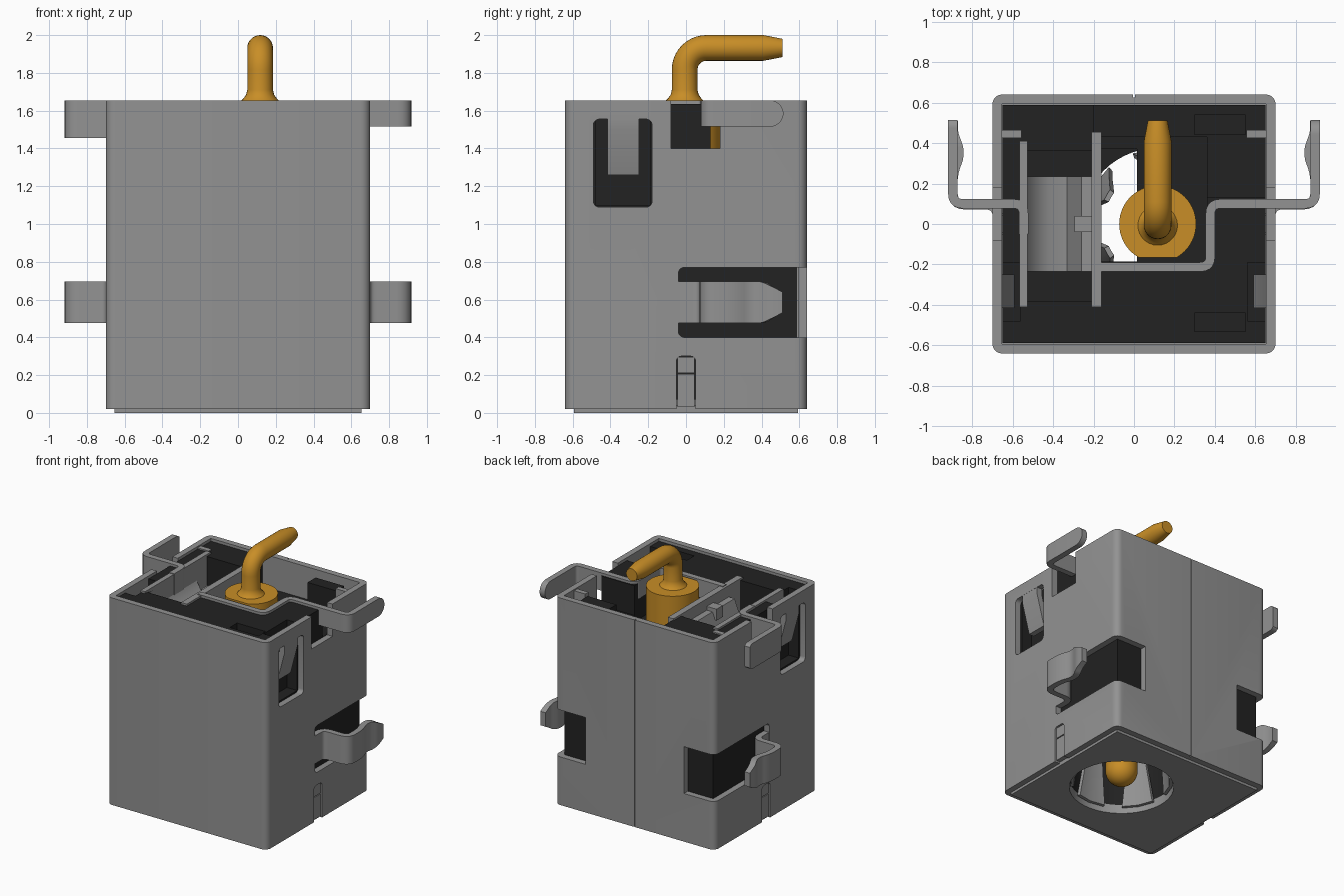
import bpy, bmesh, math
from mathutils import Vector

cube = bpy.data.objects.get("Cube")
if cube:
    bpy.data.objects.remove(cube)


def material(name, rgb):
    m = bpy.data.materials.new(name)
    m.use_nodes = True
    m.diffuse_color = (*rgb, 1)
    m.node_tree.nodes["Principled BSDF"].inputs["Base Color"].default_value = (*rgb, 1)
    return m


GREY = material("metal grey", (0.29, 0.29, 0.29))
BLACK = material("plastic black", (0.016, 0.016, 0.016))
GOLD = material("contact gold", (0.58, 0.27, 0.02))


def finish(name, bm, mat):
    bmesh.ops.recalc_face_normals(bm, faces=bm.faces)
    me = bpy.data.meshes.new(name)
    bm.to_mesh(me)
    bm.free()
    ob = bpy.data.objects.new(name, me)
    bpy.context.collection.objects.link(ob)
    me.materials.append(mat)
    return ob


def box(name, x, y, z, mat=GREY, axis=None, r=0.0):
    """Box from ranges; edges parallel to the given axis are rounded by r."""
    bm = bmesh.new()
    bmesh.ops.create_cube(bm, size=1)
    for v in bm.verts:
        v.co = [lo + (c + 0.5) * (hi - lo) for c, (lo, hi) in zip(v.co, (x, y, z))]
    if r:
        edges = [e for e in bm.edges
                 if abs((e.verts[0].co - e.verts[1].co).normalized()[axis]) > 0.9]
        bmesh.ops.bevel(bm, geom=edges, offset=r, segments=5, profile=0.5, affect='EDGES')
    return finish(name, bm, mat)


def loft(name, rings, mat, closed=False):
    """Join equal rings of points into a capped solid."""
    bm = bmesh.new()
    vs = [[bm.verts.new(p) for p in ring] for ring in rings]
    n = len(vs[0])
    for a, b in zip(vs, vs[1:]):
        for i in range(n):
            bm.faces.new((a[i], a[(i + 1) % n], b[(i + 1) % n], b[i]))
    bm.faces.new(vs[0])
    bm.faces.new(vs[-1])
    return finish(name, bm, mat)


def lathe(name, profile, cx, mat, n=40):
    return loft(name, [[(cx + r * math.cos(2 * math.pi * i / n), r * math.sin(2 * math.pi * i / n), z)
                        for i in range(n)] for r, z in profile], mat)


def rounded(pts, r):
    """Replace the corners of a path by short arcs."""
    pts = [Vector(p) for p in pts]
    out = [pts[0]]
    for a, b, c in zip(pts, pts[1:], pts[2:]):
        d = min(r, (a - b).length * 0.48, (c - b).length * 0.48)
        p, q = b + (a - b).normalized() * d, b + (c - b).normalized() * d
        for i in range(6):
            t = i / 5
            out.append(p * (1 - t) ** 2 + b * 2 * t * (1 - t) + q * t * t)
    return out + [pts[-1]]


def strip(name, path, z0, z1, r=0.05, thick=0.046, tip=None):
    """Bent sheet-metal strip standing on edge; tip(y) scales its height."""
    pts = rounded(path, r)
    mid = (z0 + z1) / 2
    rings = []
    for i, p in enumerate(pts):
        d0 = (p - pts[max(i - 1, 0)]).normalized()
        d1 = (pts[min(i + 1, len(pts) - 1)] - p).normalized()
        t = (d0 + d1).normalized()
        n = Vector((-t.y, t.x)) * thick / 2 / max((d0 if d0.length else d1).dot(t), 0.5)
        h = (z1 - z0) / 2 * (tip(p.y) if tip else 1)
        a, b = p + n, p - n
        rings.append([(a.x, a.y, mid - h), (b.x, b.y, mid - h), (b.x, b.y, mid + h), (a.x, a.y, mid + h)])
    return loft(name, rings, GREY)


def cut(ob, cutters):
    for c in cutters:
        m = ob.modifiers.new("cut", 'BOOLEAN')
        m.operation, m.solver, m.object = 'DIFFERENCE', 'EXACT', c
        bpy.context.view_layer.objects.active = ob
        bpy.ops.object.modifier_apply(modifier=m.name)
        bpy.data.objects.remove(c)


PX = 0.117   # pin and socket centre


def bore(z0, z1):
    return lathe("cutter", [(0.375, z0), (0.375, z1)], PX, BLACK, 56)


# Metal shell: open top, side windows, wrapped corner openings, back seam
shell = box("shell", (-0.7, 0.7), (-0.64, 0.64), (0.02, 1.655), GREY, 2, 0.05)
cutters = [box("cutter", (-0.652, 0.652), (-0.592, 0.592), (0.07, 1.8)), bore(-0.1, 0.2),
           box("cutter", (-0.004, 0.004), (0.625, 0.7), (-0.1, 1.8))]
for s in (1, -1):
    def sx(a, b):
        return tuple(sorted((a * s, b * s)))
    cutters += [box("cutter", sx(0.6, 0.8), (-0.49, -0.18), (1.09, 1.555), GREY, 0, 0.03),
                box("cutter", sx(0.6, 0.8), (-0.08, 0.18), (1.4, 1.8)),
                box("cutter", sx(0.62, 0.8), (-0.04, 0.7), (0.4, 0.77), GREY, 0, 0.03),
                box("cutter", sx(0.43, 0.8), (0.56, 0.7), (0.4, 0.77)),
                box("cutter", sx(0.62, 0.8), (-0.05, 0.05), (-0.1, 0.3), GREY, 0, 0.025)]
cut(shell, cutters)

# Base plate with the socket opening
base = box("base_plate", (-0.655, 0.655), (-0.592, 0.592), (0, 0.04))
cut(base, [bore(-0.1, 0.2)])

# Plastic body with bore, pin recess, switch pocket and latch pockets
body = box("body", (-0.649, 0.649), (-0.589, 0.589), (0.07, 1.635), BLACK)
cutters = [bore(-0.1, 1.15),
           box("cutter", (-0.17, 0.36), (-0.19, 0.43), (1.35, 1.8)),
           box("cutter", (-0.165, 0.015), (-0.185, 0.37), (1.0, 1.8)),
           box("cutter", (-0.2, 0.7), (0.13, 0.7), (1.4, 1.8)),
           box("cutter", (-0.525, -0.205), (-0.38, 0.36), (1.2, 1.8)),
           box("cutter", (0.3, 0.55), (-0.53, -0.44), (1.55, 1.8))]
for s in (1, -1):
    cutters.append(box("cutter", sx(0.56, 0.7) if s < 0 else (0.56, 0.7), (-0.48, -0.19), (1.1, 1.8)))
cut(body, cutters)
box("body_post", (0.3, 0.55), (0.44, 0.54), (1.38, 1.62), BLACK)


# Parts repeated on both sides
def lower_tip(y):
    return 1 if y < 0.41 else 1 - 0.5 * (y - 0.41) / 0.1


for s, side in ((1, "left"), (-1, "right")):
    # Latch tongue leaning inward
    prof = [(0.652, 1.56), (0.699, 1.56), (0.699, 1.5), (0.635, 1.26), (0.59, 1.26), (0.652, 1.5)]
    loft(side + "_latch", [[(x * s, y, z) for x, z in prof] for y in (-0.415, -0.25)], GREY)
    # Lower mounting leg
    path = [(0.675, -0.06), (0.675, 0.095), (0.895, 0.095), (0.895, 0.25), (0.855, 0.35),
            (0.893, 0.45), (0.893, 0.51)]
    strip(side + "_lower_leg", [(x * s, y) for x, y in path], 0.475, 0.695, 0.06, tip=lower_tip)
    # Narrow tongues in the bottom slots and small top tabs
    lo, hi = sorted((0.64 * s, 0.69 * s))
    box(side + "_bottom_tongue", (lo, hi), (-0.045, 0.045), (0.03, 0.205))
    box(side + "_bottom_tongue_end", (lo, hi), (-0.045, 0.045), (0.212, 0.295))
    lo, hi = sorted((0.555 * s, 0.655 * s))
    box(side + "_top_tab", (lo, hi), (0.425, 0.465), (1.4, 1.645))


# Upper leads
def round_tip(y):
    d = max(0, y - 0.445) / 0.07
    return max(math.sqrt(max(0, 1 - d * d)), 0.15)


def soft_tip(y):
    d = max(0, y - 0.475) / 0.045
    return 0.65 + 0.35 * math.sqrt(max(0, 1 - d * d))


END = [0.44, 0.465, 0.48, 0.495, 0.507, 0.515]
strip("left_upper_lead", [(-0.19, -0.212), (0.377, -0.212), (0.377, 0.1), (0.895, 0.1)]
      + [(0.895, y) for y in END], 1.515, 1.655, tip=round_tip)
strip("right_upper_lead", [(-0.545, -0.05), (-0.545, 0.1), (-0.895, 0.1)]
      + [(-0.895, y) for y in END], 1.455, 1.655, tip=soft_tip)
box("inner_plate", (-0.21, -0.16), (-0.41, 0.455), (1.35, 1.65))
box("outer_plate", (-0.565, -0.525), (-0.41, 0.41), (1.35, 1.65))

# Switch spring between the plates
top = [(-0.53, 1.5), (-0.49, 1.43), (-0.42, 1.39), (-0.33, 1.38), (-0.26, 1.56), (-0.2, 1.56)]
prof = top + [(x, z - 0.045) for x, z in reversed(top)]
loft("switch_spring", [[(x, y, z) for x, z in prof] for y in (-0.235, 0.235)], GREY)
box("switch_nub", (-0.295, -0.21), (-0.04, 0.04), (1.5, 1.59))

# Tapered spring fingers inside the socket
for k in range(6):
    a = math.pi / 6 + k * math.pi / 3
    rings = []
    for z, r, w in ((0.04, 0.37, 0.34), (0.3, 0.34, 0.26), (0.75, 0.29, 0.1)):
        rings.append([(PX + q * math.cos(a + t), q * math.sin(a + t), z)
                      for q, t in ((r, -w), (r, 0), (r, w), (r - 0.025, w), (r - 0.025, 0), (r - 0.025, -w))])
    loft("spring_finger_%d" % (k + 1), rings, GREY)

# Centre pin with ball end and collar
ball = [(0.115 * math.sin(t * math.pi / 16) + 0.001, 0.135 - 0.115 * math.cos(t * math.pi / 16)) for t in range(9)]
lathe("centre_pin", ball + [(0.116, 1.4)], PX, GOLD)
collar = lathe("pin_collar", [(0.19, 1.3), (0.19, 1.655)], PX, GOLD, 56)
cut(collar, [box("cutter", (-0.3, 0.5), (-0.4, -0.165), (1.2, 1.8))])

# Bent solder pin: flared foot, quarter bend, tapered tip
R, B = 0.068, 0.115
path = [(-0.007, 1.645, 0, 0.108), (-0.007, 1.665, 0, 0.088), (-0.007, 1.685, 0, 0.074), (-0.007, 1.71, 0, R)]
for i in range(11):
    a = math.pi / 2 * i / 10
    path.append((-0.007 + B * (1 - math.cos(a)), 1.932 - B + B * math.sin(a), a, R))
path += [(0.41, 1.932, math.pi / 2, R), (0.512, 1.932, math.pi / 2, 0.048)]
rings = []
for y, z, a, r in path:
    ring = []
    for i in range(28):
        t = 2 * math.pi * i / 28
        ring.append((PX + r * math.cos(t), y + r * math.sin(t) * math.cos(a), z - r * math.sin(t) * math.sin(a)))
    rings.append(ring)
loft("solder_pin", rings, GOLD)

# Smooth shading with sharp edges kept
bpy.ops.object.select_all(action='DESELECT')
for ob in bpy.context.scene.objects:
    if ob.type == 'MESH':
        ob.select_set(True)
        bpy.context.view_layer.objects.active = ob
bpy.ops.object.shade_smooth_by_angle(angle=math.radians(35))
